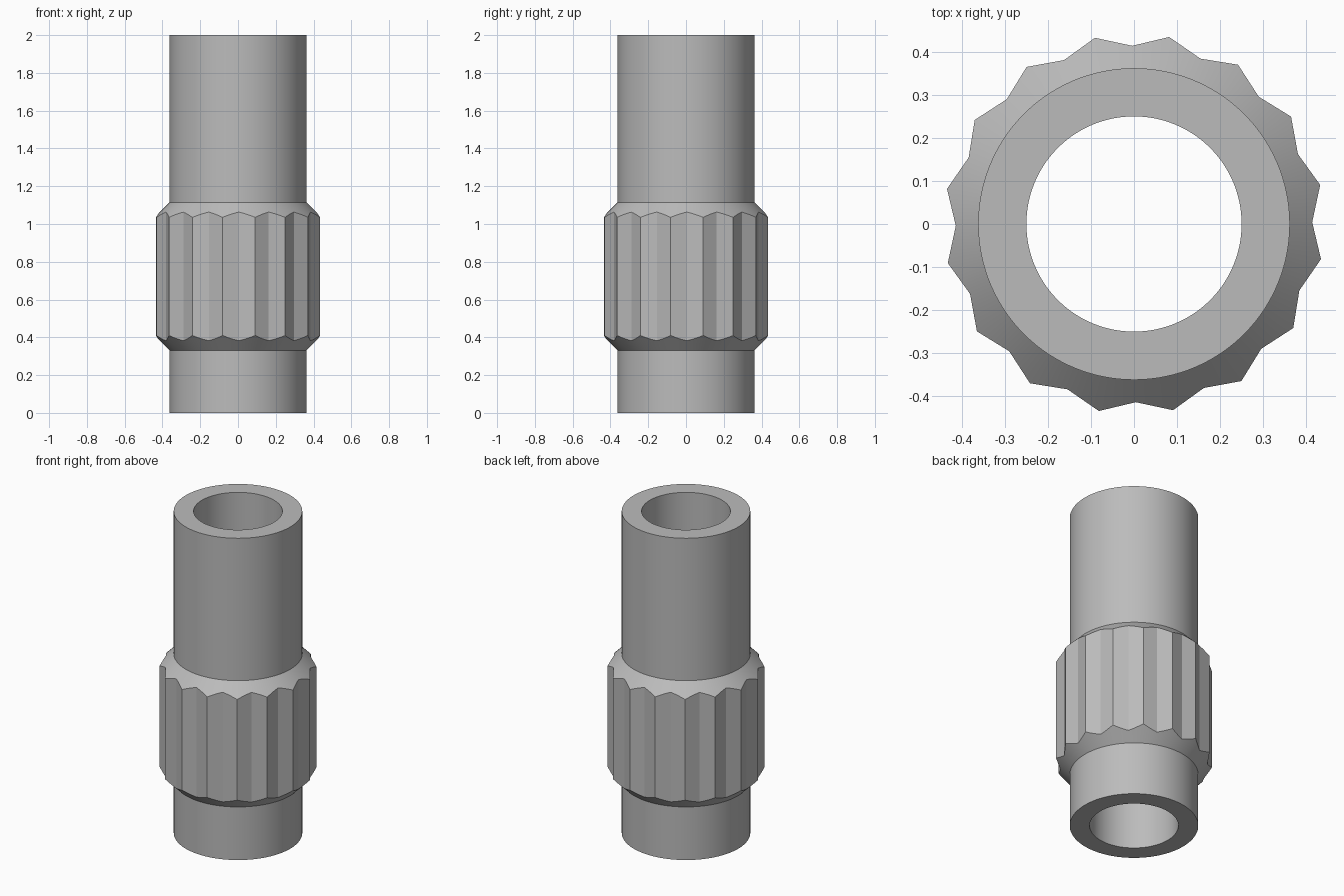
import bpy, bmesh, math

cube = bpy.data.objects.get("Cube")
if cube:
    bpy.data.objects.remove(cube, do_unlink=True)

HEIGHT, BORE, PIPE = 2.0, 0.25, 0.362
COLLAR_BOTTOM, COLLAR_TOP = 0.33, 1.115
VALLEY, TIP = 0.414, 0.442
FLUTES, STEPS = 16, 4            # steps per flat flute facet
TWIST = math.radians(0.6)

grey = bpy.data.materials.new("satin grey")
grey.use_nodes = True
grey.diffuse_color = (0.5, 0.5, 0.5, 1)
grey.node_tree.nodes["Principled BSDF"].inputs["Base Color"].default_value = grey.diffuse_color


def flute_point(i):
    """Angle and radius of a point on the straight-sided star outline."""
    half = math.pi / FLUTES
    k, step = divmod(i, STEPS)
    ends = []
    for n in (k, k + 1):
        r = TIP if n % 2 else VALLEY
        ends.append((r * math.cos(n * half), r * math.sin(n * half)))
    (x0, y0), (x1, y1) = ends
    t = step / STEPS
    x, y = x0 + (x1 - x0) * t, y0 + (y1 - y0) * t
    return math.atan2(y, x) + TWIST, math.hypot(x, y)


# Pipe with bore and chamfered fluted collar, swept around the axis
bm = bmesh.new()
columns = []
for i in range(FLUTES * 2 * STEPS):
    angle, r = flute_point(i)
    rise = r - PIPE              # 45 degree chamfer
    profile = [(BORE, 0), (PIPE, 0), (PIPE, COLLAR_BOTTOM),
               (r, COLLAR_BOTTOM + rise), (r, COLLAR_TOP - rise),
               (PIPE, COLLAR_TOP), (PIPE, HEIGHT), (BORE, HEIGHT)]
    columns.append([bm.verts.new((p * math.cos(angle), p * math.sin(angle), z))
                    for p, z in profile])
for a, b in zip(columns, columns[1:] + columns[:1]):
    for j in range(len(a)):
        k = (j + 1) % len(a)
        bm.faces.new((a[j], b[j], b[k], a[k]))
bmesh.ops.recalc_face_normals(bm, faces=bm.faces[:])

mesh = bpy.data.meshes.new("fluted_pipe_coupling")
bm.to_mesh(mesh)
bm.free()
mesh.materials.append(grey)
coupling = bpy.data.objects.new("fluted_pipe_coupling", mesh)
bpy.context.collection.objects.link(coupling)

# Smooth round walls, crisp flutes and rims
bpy.ops.object.select_all(action='DESELECT')
coupling.select_set(True)
bpy.context.view_layer.objects.active = coupling
bpy.ops.object.shade_smooth_by_angle(angle=math.radians(15))
